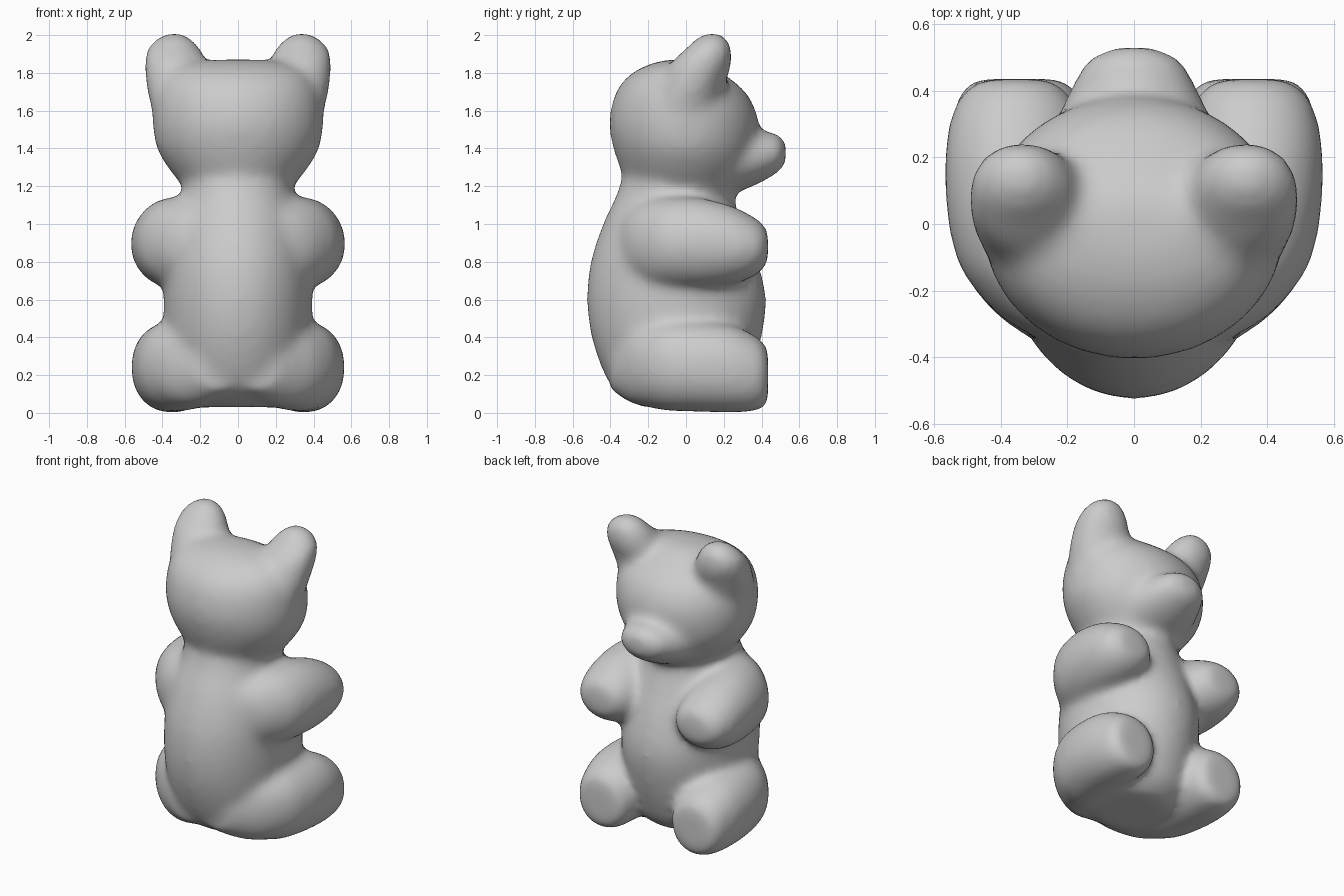
import bpy, bmesh, math
from mathutils import Vector

cube = bpy.data.objects.get("Cube")
if cube:
    bpy.data.objects.remove(cube, do_unlink=True)

grey = bpy.data.materials.new("soft_grey")
grey.use_nodes = True
colour = (0.6, 0.6, 0.6, 1)
grey.diffuse_color = colour
grey.node_tree.nodes["Principled BSDF"].inputs["Base Color"].default_value = colour

bm = bmesh.new()
SIDES = 32
STEPS = 4


def smooth_rings(rings):
    """Add rounded in-between rings along the tube."""
    pts = [Vector(r) for r in rings]
    out = []
    for i in range(len(pts) - 1):
        p, q = pts[i], pts[i + 1]
        before = pts[max(i - 1, 0)]
        after = pts[min(i + 2, len(pts) - 1)]
        for s in range(STEPS):
            t = s / STEPS
            out.append(p + (q - before) * (t / 2)
                       + (before * 2 - p * 5 + q * 4 - after) * (t ** 2 / 2)
                       + (p * 3 - before - q * 3 + after) * (t ** 3 / 2))
    return out + [pts[-1]]


def loft(rings, axis, boxy=1.0, side=1):
    """Closed tube of oval rings (x, y, z, half width, half depth) set across an axis."""
    loops = []
    for x, y, z, a, b in smooth_rings(rings):
        loop = []
        for i in range(SIDES):
            t = 2 * math.pi * i / SIDES
            u = a * math.copysign(abs(math.cos(t)) ** boxy, math.cos(t))
            v = b * math.copysign(abs(math.sin(t)) ** boxy, math.sin(t))
            off = Vector((u, v, 0)) if axis == "z" else Vector((u, 0, v))
            p = Vector((x, y, z)) + off
            loop.append(bm.verts.new((p.x * side, p.y, p.z)))
        loops.append(loop)
    faces = [bm.faces.new(loops[0]), bm.faces.new(loops[-1])]
    for lo, hi in zip(loops, loops[1:]):
        for i in range(SIDES):
            j = (i + 1) % SIDES
            faces.append(bm.faces.new((lo[i], lo[j], hi[j], hi[i])))
    bmesh.ops.recalc_face_normals(bm, faces=faces)


def upright(profile):
    """Rings up z from (z, back y, front y, half width)."""
    return [(0, (f + k) / 2, z, w, (f - k) / 2) for z, k, f, w in profile]


# Torso and neck
loft(upright([(.03, -.24, .2, .24), (.1, -.35, .29, .32), (.2, -.43, .34, .36),
              (.4, -.5, .4, .385), (.6, -.525, .425, .395), (.8, -.505, .38, .385),
              (1.0, -.44, .3, .35), (1.15, -.37, .25, .3), (1.3, -.32, .24, .29)]), "z")

# Head
loft(upright([(1.14, -.3, .25, .25), (1.22, -.32, .3, .31), (1.31, -.355, .35, .38),
              (1.4, -.385, .375, .43), (1.5, -.405, .385, .45), (1.6, -.4, .37, .45),
              (1.7, -.37, .315, .43), (1.78, -.31, .22, .38), (1.84, -.21, .13, .3),
              (1.87, -.1, .05, .16)]), "z")

# Snout
loft([(0, .2, 1.33, .27, .19), (0, .32, 1.345, .23, .16), (0, .4, 1.355, .195, .135),
      (0, .46, 1.37, .165, .115), (0, .505, 1.375, .125, .09), (0, .53, 1.38, .06, .05)], "y")

for side in (1, -1):
    # Ears, leaning forward and spreading into the head
    loft([(.26, -.04, 1.5, .17, .17), (.285, .0, 1.65, .185, .18), (.3, .04, 1.76, .19, .175),
          (.33, .085, 1.86, .167, .16), (.34, .12, 1.93, .14, .12),
          (.34, .135, 1.98, .095, .085), (.335, .14, 2.01, .04, .04)], "z", 1, side)
    # Arms, reaching forward
    loft([(.1, -.38, .88, .1, .13), (.19, -.3, .89, .18, .19), (.265, -.2, .895, .21, .23),
          (.31, -.1, .9, .225, .24), (.345, .06, .9, .22, .24), (.355, .22, .89, .212, .215),
          (.355, .34, .88, .19, .17), (.355, .41, .88, .145, .12),
          (.355, .435, .88, .09, .07)], "y", 1, side)
    # Legs, sitting with blunt feet
    loft([(.1, -.4, .24, .12, .12), (.2, -.29, .25, .19, .2), (.26, -.2, .25, .215, .22),
          (.305, -.1, .25, .225, .24), (.34, .06, .245, .222, .24), (.35, .22, .235, .212, .235),
          (.345, .34, .215, .195, .21), (.345, .41, .2, .165, .175),
          (.345, .435, .195, .12, .13)], "y", .92, side)

mesh = bpy.data.meshes.new("seated_bear")
bm.to_mesh(mesh)
bm.free()
mesh.materials.append(grey)
bear = bpy.data.objects.new("seated_bear", mesh)
bpy.context.collection.objects.link(bear)

# Fuse the parts into one soft skin
fuse = bear.modifiers.new("fuse", "REMESH")
fuse.mode = "VOXEL"
fuse.voxel_size = 0.025
fuse.use_smooth_shade = True
soften = bear.modifiers.new("soften", "SMOOTH")
soften.factor = 0.5
soften.iterations = 16
